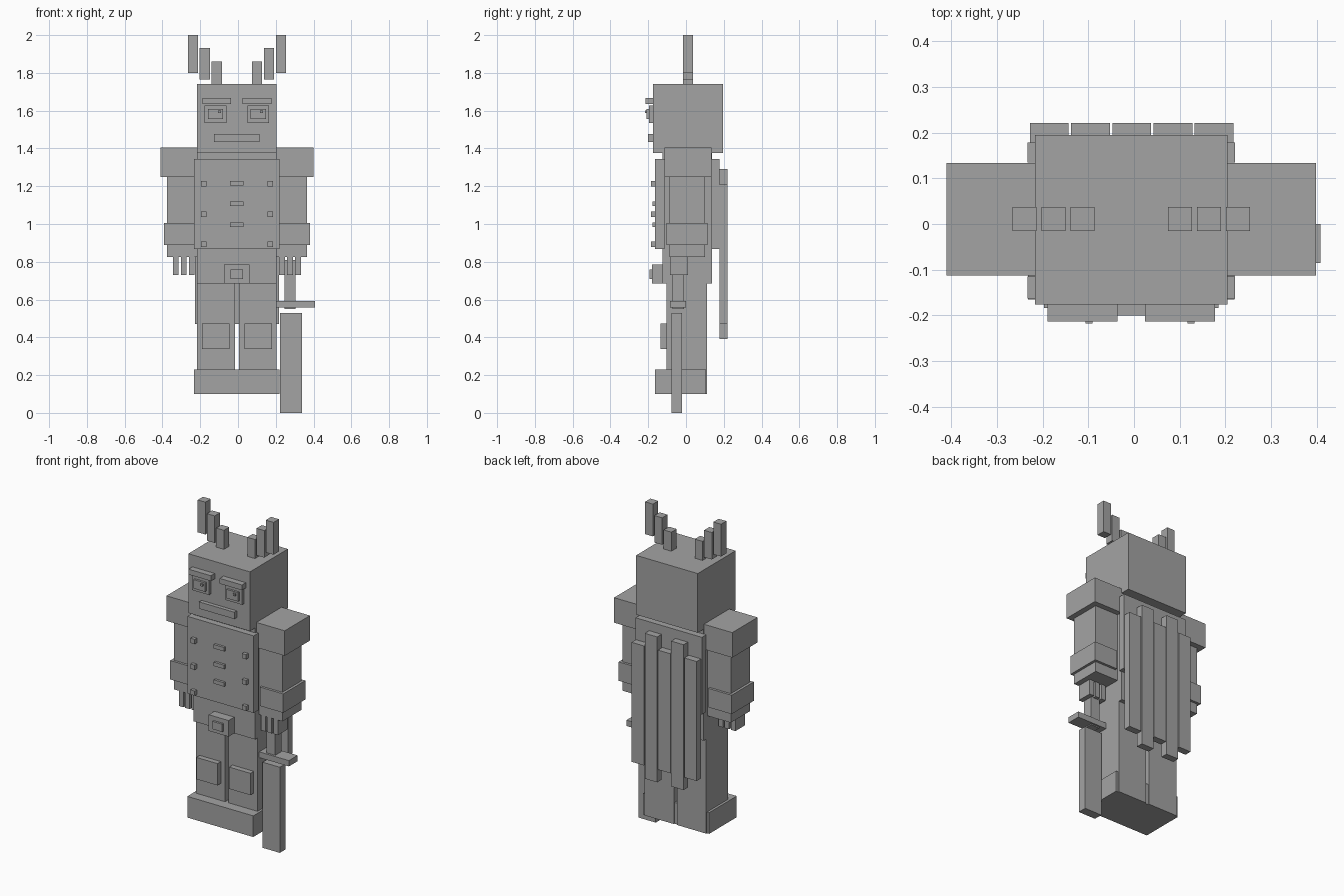
import bpy

grey = bpy.data.materials.new("stone grey")
grey.diffuse_color = (0.37, 0.37, 0.37, 1)

CX = -0.006  # symmetry plane of the figure


def box(name, x, y, z):
    """Box from its (min, max) extents on each axis."""
    bpy.ops.mesh.primitive_cube_add(size=1, location=[(a + b) / 2 for a, b in (x, y, z)])
    ob = bpy.context.object
    ob.name = name
    ob.scale = [b - a for a, b in (x, y, z)]
    bpy.ops.object.transform_apply(location=False, rotation=False, scale=True)
    ob.data.materials.append(grey)
    return ob


def centred(name, half, y, z):
    box(name, (CX - half, CX + half), y, z)


def pair(name, inner, outer, y, z):
    """Matching left and right boxes, measured outward from the symmetry plane."""
    box("left_" + name, (CX + inner, CX + outer), y, z)
    box("right_" + name, (CX - outer, CX - inner), y, z)


# Head, horns
centred("head", 0.211, (-0.176, 0.195), (1.375, 1.742))
for i, (z0, z1) in enumerate([(1.742, 1.86), (1.765, 1.932), (1.80, 2.0)]):
    inner = 0.080 + 0.0635 * i
    pair(f"horn_{i + 1}", inner, inner + 0.053, (-0.015, 0.037), (z0, z1))

# Face
pair("brow", 0.030, 0.183, (-0.214, -0.176), (1.635, 1.668))
pair("eye_socket", 0.056, 0.171, (-0.196, -0.176), (1.535, 1.628))
pair("eye", 0.073, 0.153, (-0.209, -0.190), (1.555, 1.61))
for side, x in (("right", -0.106), ("left", 0.117)):
    box(side + "_pupil", (x, x + 0.015), (-0.218, -0.205), (1.587, 1.601))
centred("mouth", 0.121, (-0.20, -0.176), (1.435, 1.477))

# Torso with front and back armour plates
centred("torso", 0.211, (-0.125, 0.137), (0.685, 1.375))
centred("chest_plate", 0.227, (-0.163, -0.115), (0.867, 1.345))
centred("back_plate", 0.227, (0.135, 0.178), (0.867, 1.345))

# Studs and clasps on the chest
for i in range(3):
    z = 1.198 - 0.16 * i
    pair(f"stud_{i + 1}", 0.162, 0.191, (-0.184, -0.163), (z, z + 0.029))
    z = 1.203 - 0.109 * i
    centred(f"clasp_{i + 1}", 0.036, (-0.178, -0.163), (z, z + 0.024))

# Belt buckle
centred("buckle", 0.068, (-0.181, -0.125), (0.685, 0.785))
centred("buckle_centre", 0.033, (-0.194, -0.178), (0.71, 0.758))

# Arms
pair("shoulder", 0.211, 0.405, (-0.113, 0.134), (1.25, 1.405))
pair("arm", 0.211, 0.371, (-0.087, 0.100), (0.825, 1.25))
pair("cuff", 0.227, 0.387, (-0.102, 0.115), (0.888, 1.005))
for i in range(3):
    inner = 0.223 + 0.0425 * i
    pair(f"finger_{i + 1}", inner, inner + 0.031, (-0.085, 0.01), (0.73, 0.825))

# Sword
box("grip_block", (0.217, 0.332), (-0.07, -0.01), (0.73, 0.81))
box("sword_handle", (0.245, 0.305), (-0.072, -0.01), (0.55, 0.81))
box("sword_guard", (0.205, 0.408), (-0.085, 0.0), (0.557, 0.593))
box("sword_blade", (0.222, 0.34), (-0.076, -0.021), (0.0, 0.53))

# Legs, knee pads and boots
pair("leg", 0.011, 0.211, (-0.102, 0.112), (0.10, 0.685))
pair("knee_pad", 0.040, 0.185, (-0.135, -0.102), (0.337, 0.472))
centred("boots", 0.226, (-0.165, 0.105), (0.10, 0.231))

# Cape made of five staggered strips
for i in range(5):
    x = -0.228 + 0.0902 * i
    z = (0.39, 1.29) if i % 2 else (0.47, 1.21)
    box(f"cape_strip_{i + 1}", (x, x + 0.085), (0.178, 0.221), z)
